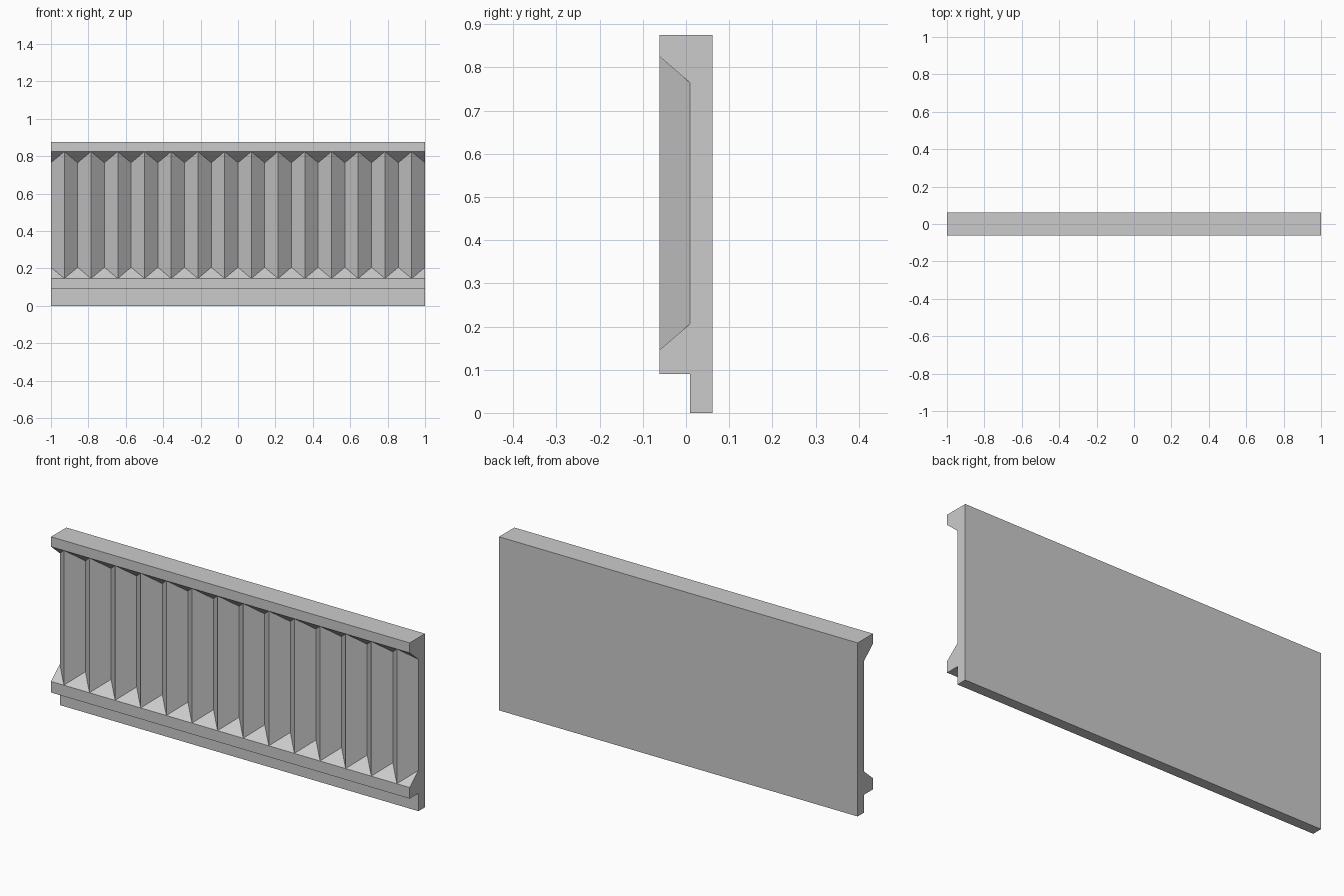
import bpy, bmesh

if "Cube" in bpy.data.objects:
    bpy.data.objects.remove(bpy.data.objects["Cube"])

RIDGES = 14                      # pleats across the panel
FRONT, RECESS, BACK = -0.061, 0.009, 0.061
HEIGHT, LIP = 0.875, 0.09
LOW, HIGH, SLOPE = 0.146, 0.825, 0.06


def section(bm, x, t):
    """Side profile at x: t = 1 in a valley, t = 0 on a ridge."""
    y = FRONT + (RECESS - FRONT) * t
    s = SLOPE * t
    profile = [(BACK, 0), (RECESS, 0), (RECESS, LIP), (FRONT, LIP),
               (FRONT, LOW), (y, LOW + s), (y, HIGH - s), (FRONT, HIGH),
               (FRONT, HEIGHT), (BACK, HEIGHT)]
    return [bm.verts.new((x, py, pz)) for py, pz in profile]


bm = bmesh.new()

# Loft the profile through alternating valleys and ridges
loops = [section(bm, -1 + k / RIDGES, 1 - k % 2) for k in range(2 * RIDGES + 1)]
for a, b in zip(loops, loops[1:]):
    for i in range(len(a)):
        j = (i + 1) % len(a)
        bm.faces.new((a[i], a[j], b[j], b[i]))

# Close the two ends
bm.faces.new(loops[0])
bm.faces.new(loops[-1])

# Collapse the pointed pleat ends and merge the flat areas
bmesh.ops.remove_doubles(bm, verts=bm.verts, dist=1e-5)
bmesh.ops.recalc_face_normals(bm, faces=bm.faces)
bmesh.ops.dissolve_limit(bm, angle_limit=0.01, verts=bm.verts, edges=bm.edges)
bmesh.ops.recalc_face_normals(bm, faces=bm.faces)

mesh = bpy.data.meshes.new("pleated_wall_panel")
bm.to_mesh(mesh)
bm.free()
panel = bpy.data.objects.new("pleated_wall_panel", mesh)
bpy.context.collection.objects.link(panel)
